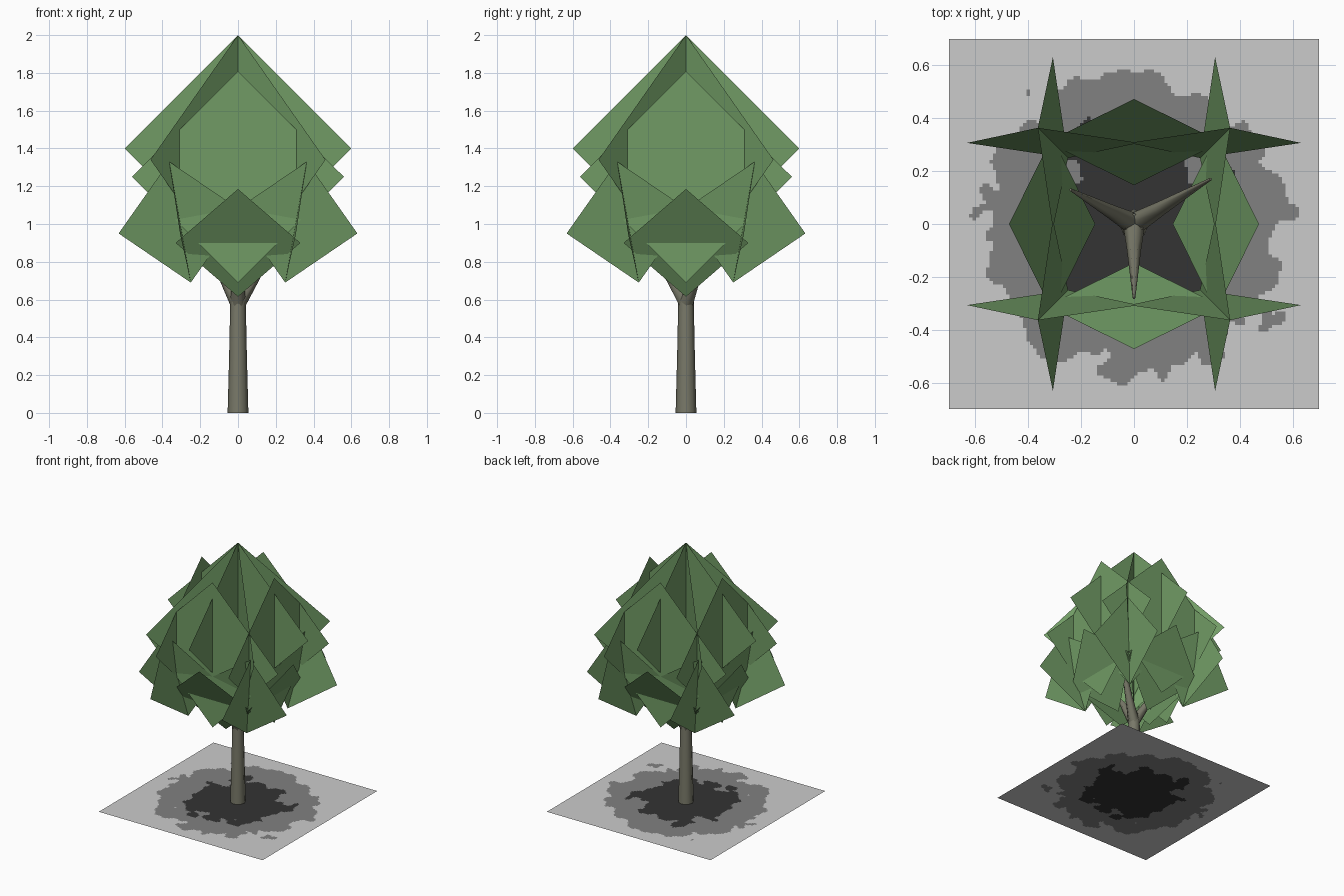
import bpy, bmesh, math
from mathutils import Vector, Matrix, noise

if "Cube" in bpy.data.objects:
    bpy.data.objects.remove(bpy.data.objects["Cube"])


def material(name, rgb):
    m = bpy.data.materials.new(name)
    m.diffuse_color = (*rgb, 1)
    m.use_nodes = True
    m.node_tree.nodes["Principled BSDF"].inputs["Base Color"].default_value = m.diffuse_color
    return m


LEAF = material("leaf green", (0.165, 0.33, 0.13))
BARK = material("bark grey brown", (0.19, 0.19, 0.14))
LIGHT = material("light grey", (0.60, 0.60, 0.60))
MID = material("mid grey", (0.22, 0.22, 0.22))
DARK = material("dark grey", (0.033, 0.033, 0.033))


def finish(bm, name, *mats):
    me = bpy.data.meshes.new(name)
    bm.to_mesh(me)
    bm.free()
    for m in mats:
        me.materials.append(m)
    ob = bpy.data.objects.new(name, me)
    bpy.context.collection.objects.link(ob)
    return ob


def card(bm, c, u, v, turn=0.0):
    """Square leaf card from its centre and two half diagonals."""
    c, u, v = Vector(c), Vector(u), Vector(v)
    rot = Matrix.Rotation(math.radians(turn), 3, 'Z')
    bm.faces.new([bm.verts.new(rot @ p) for p in (c - v, c + u, c + v, c - u)])


def tube(bm, pts, radii, sides):
    """Tapered tube along a path."""
    pts = [Vector(p) for p in pts]
    rings = []
    for i, (p, r) in enumerate(zip(pts, radii)):
        d = pts[min(i + 1, len(pts) - 1)] - pts[max(i - 1, 0)]
        q = d.to_track_quat('Z', 'Y')
        rings.append([bm.verts.new(p + q @ Vector((r * math.cos(a), r * math.sin(a), 0)))
                      for a in (2 * math.pi * k / sides for k in range(sides))])
    for lo, hi in zip(rings, rings[1:]):
        for k in range(sides):
            n = (k + 1) % sides
            f = bm.faces.new((lo[k], lo[n], hi[n], hi[k]))
            f.smooth = True
    bm.faces.new(rings[-1])


# crown: vertical cards crossing on the trunk axis
bm = bmesh.new()
for t in (0, 90):
    card(bm, (0, 0, 1.4), (0.6, 0, 0), (0, 0, 0.6), t)
    card(bm, (0, 0, 1.34), (0.655, 0, 0), (0, 0, 0.66), t + 45)
finish(bm, "crown_leaves", LEAF)

# outer leaves: one large upright card on each side
bm = bmesh.new()
for t in (0, 90, 180, 270):
    card(bm, (0, -0.31, 1.25), (0.56, 0, 0), (0, 0, 0.56), t)
finish(bm, "side_leaves", LEAF)

# lower leaves: cards flaring outwards
bm = bmesh.new()
for t in (0, 90, 180, 270):
    card(bm, (0, -0.31, 0.9), (0.33, 0, 0), (0, -0.163, 0.285), t)
finish(bm, "flared_leaves", LEAF)

# corner leaves: a pair of cards at each corner
bm = bmesh.new()
for t in (0, 90, 180, 270):
    card(bm, (0.307, -0.307, 1.01), (0.325, 0, -0.06), (0.057, -0.057, 0.32), t)
    card(bm, (0.307, -0.307, 1.01), (0, 0.325, 0.06), (0.057, -0.057, 0.32), t)
finish(bm, "corner_leaves", LEAF)

# trunk
bm = bmesh.new()
tube(bm, [(0, 0, 0), (0, 0, 0.3), (0, 0, 0.64)], [0.055, 0.047, 0.04], 8)
finish(bm, "trunk", BARK)

# branches
bm = bmesh.new()
for x, y in ((0, -0.28), (0.29, 0.17), (-0.24, 0.13)):
    tube(bm, [(0, 0, 0.58), (x * 0.35, y * 0.35, 0.74), (x, y, 1.1)],
         [0.042, 0.027, 0.005], 6)
finish(bm, "branches", BARK)

# shadow mat: square sheet with ragged grey rings
bm = bmesh.new()
bmesh.ops.create_grid(bm, x_segments=110, y_segments=110, size=0.7)
for f in bm.faces:
    p = f.calc_center_median()
    r = math.hypot(p.x, p.y)
    n = noise.noise(p * 7 + Vector((3, 1, 0))) + 0.6 * noise.noise(p * 15)
    if r + 0.13 * n < 0.35:
        f.material_index = 2
    elif r + 0.13 * n < 0.56 and r < 0.68:
        f.material_index = 1
finish(bm, "shadow_mat", LIGHT, MID, DARK)
